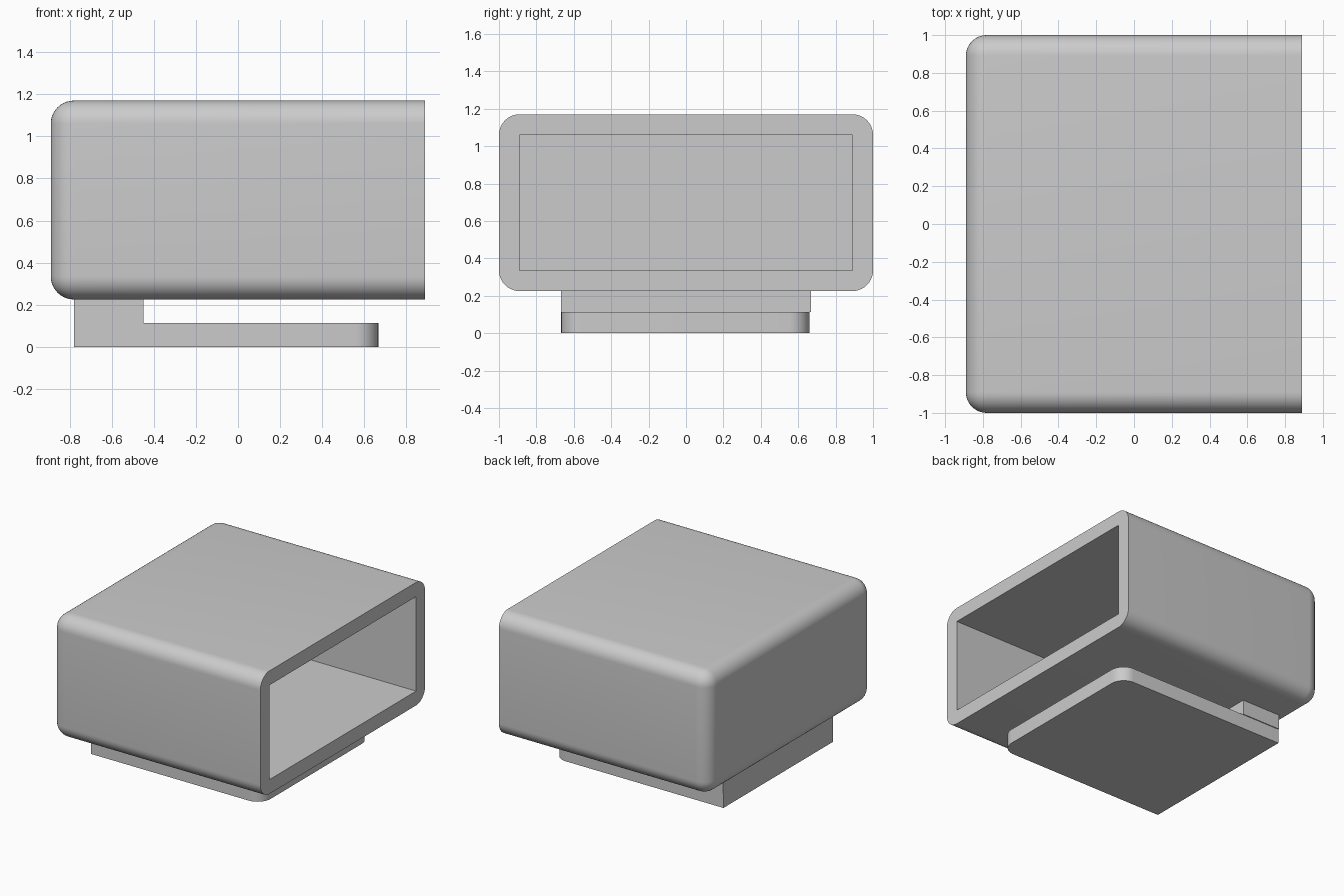
import bpy, bmesh, math
from mathutils import Matrix, Vector

cube = bpy.data.objects.get("Cube")
if cube:
    bpy.data.objects.remove(cube, do_unlink=True)

GREY = (0.6, 0.6, 0.6, 1.0)
WALL = 0.11          # wall thickness and edge radius
HX, HY = 0.89, 1.0   # half sizes of the housing
Z0, Z1 = 0.225, 1.17

mat = bpy.data.materials.new("plain grey")
mat.use_nodes = True
mat.diffuse_color = GREY
mat.node_tree.nodes["Principled BSDF"].inputs["Base Color"].default_value = GREY


def add_box(bm, lo, hi):
    """Add an axis-aligned box and return its vertices."""
    lo, hi = Vector(lo), Vector(hi)
    m = Matrix.Translation((lo + hi) / 2) @ Matrix.Diagonal((*(hi - lo), 1))
    return bmesh.ops.create_cube(bm, size=1, matrix=m)["verts"]


def round_edges(bm, edges, segments):
    """Round edges, smoothing only the curved faces."""
    ret = bmesh.ops.bevel(bm, geom=edges, offset=WALL, segments=segments,
                          profile=0.5, affect='EDGES')
    for f in ret["faces"]:
        f.smooth = True


def finish(bm, name):
    me = bpy.data.meshes.new(name)
    bm.to_mesh(me)
    bm.free()
    me.materials.append(mat)
    me.set_sharp_from_angle(angle=math.radians(30))
    ob = bpy.data.objects.new(name, me)
    bpy.context.collection.objects.link(ob)
    return ob


def at_x(item, x):
    return all(abs(v.co.x - x) < 1e-4 for v in item.verts)


# Housing: rounded shell, sharp and open at the +x end
bm = bmesh.new()
add_box(bm, (-HX, -HY, Z0), (HX, HY, Z1))
round_edges(bm, [e for e in bm.edges if not at_x(e, HX)], 10)
bmesh.ops.delete(bm, geom=[f for f in bm.faces if at_x(f, HX)], context='FACES_ONLY')

# Cavity: square-cornered pocket with inward-facing walls
pocket = add_box(bm, (WALL - HX, WALL - HY, Z0 + WALL), (HX, HY - WALL, Z1 - WALL))
walls = list({f for v in pocket for f in v.link_faces})
bmesh.ops.reverse_faces(bm, faces=walls)
bmesh.ops.delete(bm, geom=[f for f in walls if at_x(f, HX)], context='FACES_ONLY')

# Rim: flat ring joining the shell to the pocket
rim = [e for e in bm.edges if e.is_boundary]
bmesh.ops.triangle_fill(bm, edges=rim, use_beauty=True, normal=(1, 0, 0))
for f in bm.faces:
    if at_x(f, HX):
        f.smooth = False
        f.normal_update()
        if f.normal.x < 0:
            f.normal_flip()
finish(bm, "housing")

# Clip plate: thin tongue with two rounded corners at its free end
bm = bmesh.new()
add_box(bm, (-0.78, -0.667, 0), (0.667, 0.66, 0.112))
round_edges(bm, [e for e in bm.edges if at_x(e, 0.667)
                 and abs(e.verts[0].co.z - e.verts[1].co.z) > 0.05], 10)
finish(bm, "clip_plate")

# Clip spacer: block joining the plate to the housing
bm = bmesh.new()
add_box(bm, (-0.78, -0.667, 0.112), (-0.45, 0.667, Z0))
finish(bm, "clip_spacer")
